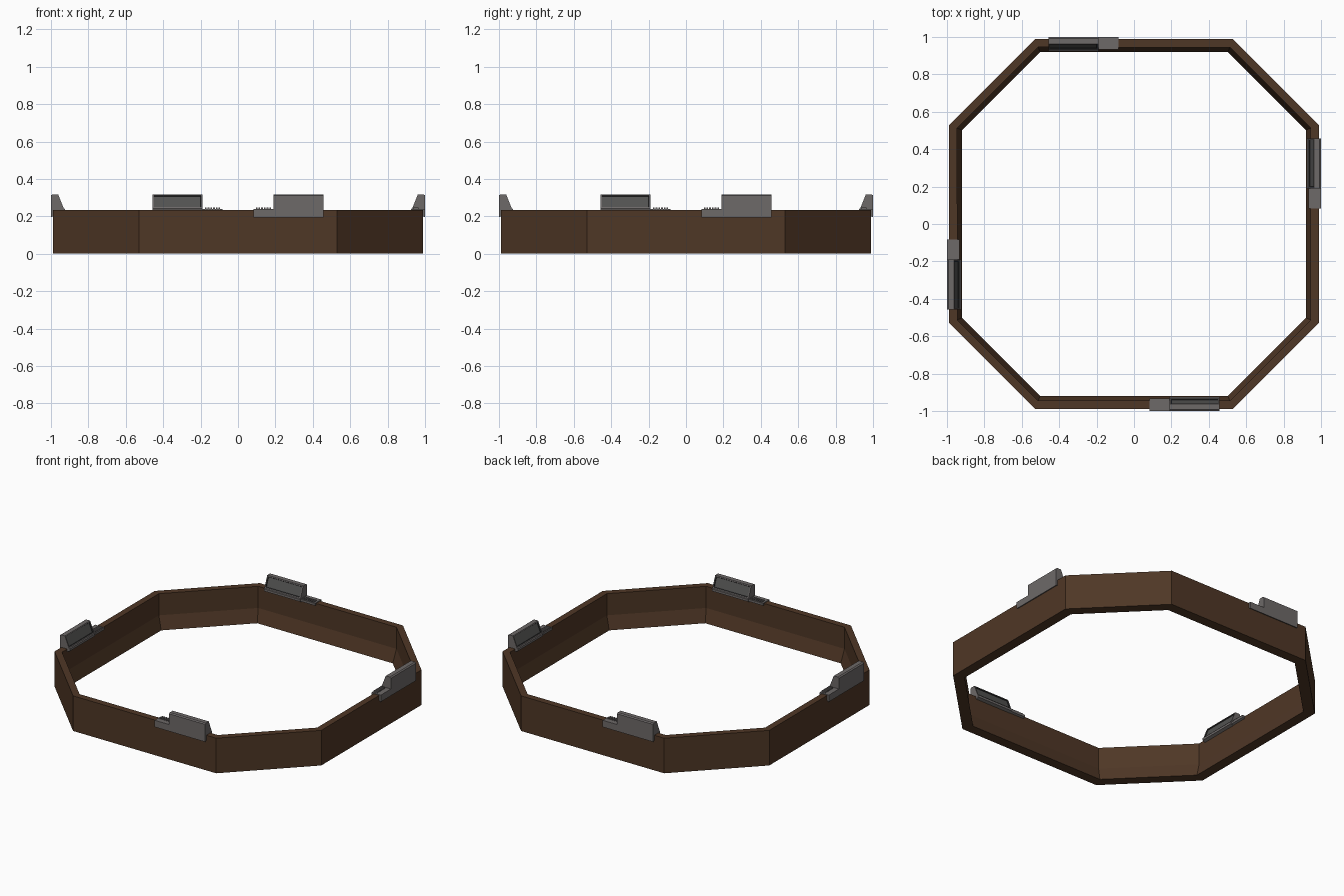
import bpy, bmesh, math
from mathutils import Matrix, Vector

if "Cube" in bpy.data.objects:
    bpy.data.objects.remove(bpy.data.objects["Cube"])


def material(name, rgb):
    m = bpy.data.materials.new(name)
    m.diffuse_color = (*rgb, 1)
    m.use_nodes = True
    m.node_tree.nodes["Principled BSDF"].inputs["Base Color"].default_value = m.diffuse_color
    return m


WOOD = material("dark wood", (0.078, 0.038, 0.019))
GREY = material("console grey", (0.155, 0.142, 0.14))
SCREEN = material("screen grey", (0.085, 0.085, 0.083))
DARK = material("dark trim", (0.02, 0.02, 0.02))


def finish(bm, name, mats):
    bmesh.ops.recalc_face_normals(bm, faces=bm.faces)
    me = bpy.data.meshes.new(name)
    bm.to_mesh(me)
    bm.free()
    for m in mats:
        me.materials.append(m)
    ob = bpy.data.objects.new(name, me)
    bpy.context.collection.objects.link(ob)
    return ob


def extrude_x(bm, profile, x0, x1):
    """Closed (y, z) profile extruded along x; returns the side faces."""
    a = [bm.verts.new((x0, y, z)) for y, z in profile]
    b = [bm.verts.new((x1, y, z)) for y, z in profile]
    bm.faces.new(a)
    bm.faces.new(b[::-1])
    n = len(profile)
    return [bm.faces.new((a[i], b[i], b[(i + 1) % n], a[(i + 1) % n]))
            for i in range(n)]


# Octagonal wooden frame: one cross-section swept round eight corners
def octagon(r):
    a = 0.53 - (0.988 - r) * (math.sqrt(2) - 1)
    pts = []
    for k in range(4):
        rot = Matrix.Rotation(k * math.pi / 2, 2)
        pts += [rot @ Vector((-a, -r)), rot @ Vector((a, -r))]
    return pts


section = [(0.988, 0), (0.988, 0.235), (0.945, 0.235), (0.945, 0.09), (0.92, 0)]
bm = bmesh.new()
rings = [[bm.verts.new((p.x, p.y, z)) for p in octagon(r)] for r, z in section]
for i, ring in enumerate(rings):
    nxt = rings[(i + 1) % len(rings)]
    for j in range(8):
        k = (j + 1) % 8
        bm.faces.new((ring[j], ring[k], nxt[k], nxt[j]))
finish(bm, "octagon_frame", [WOOD])

# Four consoles, one on each long side
for k, side in enumerate(("front", "right", "back", "left")):
    turn = Matrix.Rotation(k * math.pi / 2, 4, 'Z')

    # Tall housing with a sunken slanted screen
    bm = bmesh.new()
    faces = extrude_x(bm, [(-1.0, 0.195), (-1.0, 0.312), (-0.992, 0.318),
                           (-0.962, 0.318), (-0.932, 0.243), (-0.926, 0.24),
                           (-0.926, 0.225)], 0.19, 0.457)
    bmesh.ops.recalc_face_normals(bm, faces=bm.faces)
    slant = faces[3]
    rim = bmesh.ops.inset_region(bm, faces=[slant], thickness=0.01, depth=0)
    wall = bmesh.ops.inset_region(bm, faces=[slant], thickness=0.003, depth=-0.006)
    for f in wall["faces"]:
        f.material_index = 2
    slant.material_index = 1
    finish(bm, side + "_screen_housing", [GREY, SCREEN, DARK]).matrix_world = turn

    # Low shelf beside the screen
    bm = bmesh.new()
    extrude_x(bm, [(-1.0, 0.195), (-1.0, 0.24), (-0.932, 0.24),
                   (-0.932, 0.225)], 0.083, 0.19)
    finish(bm, side + "_low_shelf", [GREY]).matrix_world = turn

    # Small ridges on the shelf
    bm = bmesh.new()
    for i in range(6):
        x = 0.095 + i * 0.0145
        extrude_x(bm, [(-0.966, 0.238), (-0.966, 0.248), (-0.936, 0.248),
                       (-0.936, 0.238)], x, x + 0.009)
    finish(bm, side + "_shelf_ridges", [GREY]).matrix_world = turn
